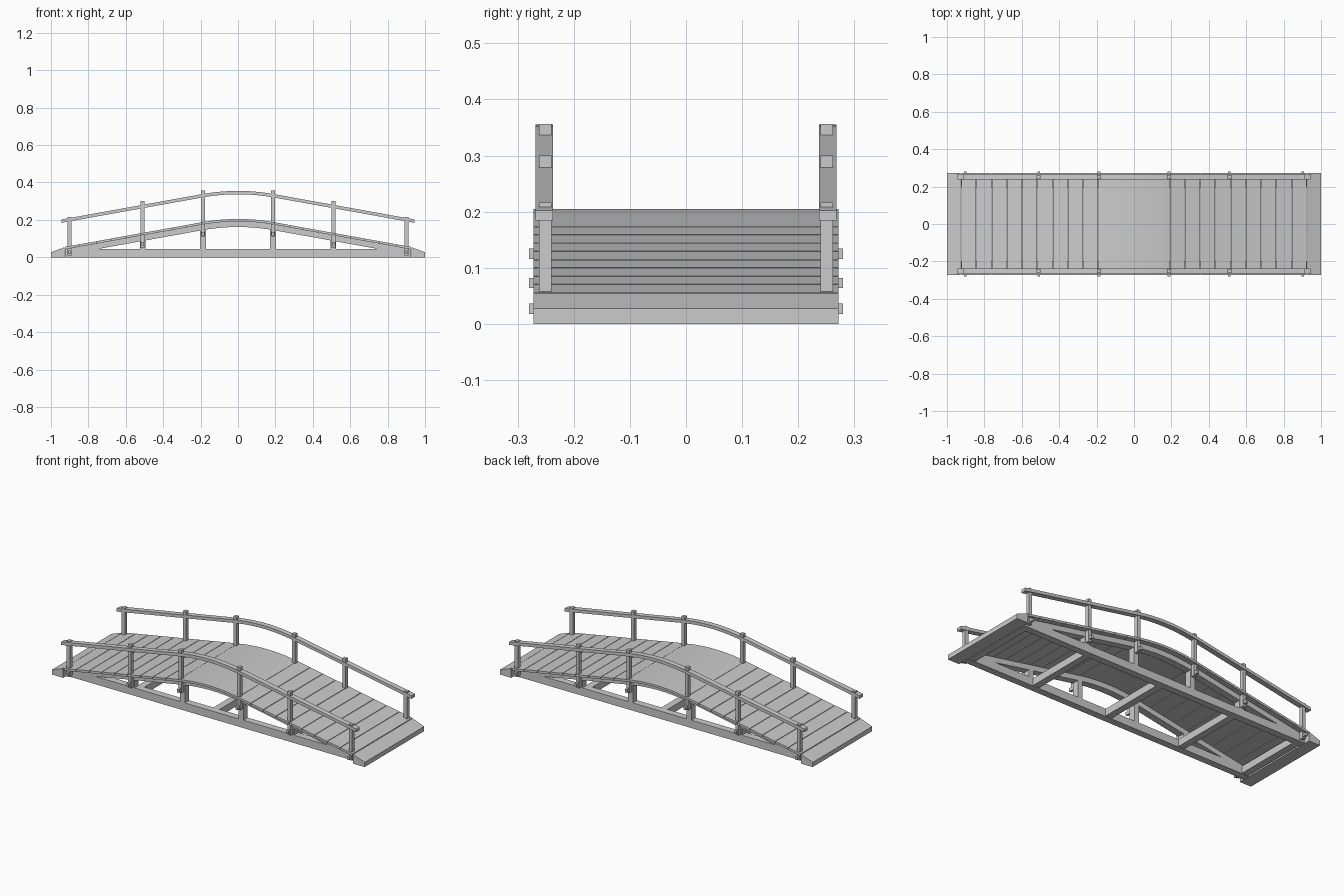
import bpy, bmesh

cube = bpy.data.objects.get("Cube")
if cube:
    bpy.data.objects.remove(cube)

wood = bpy.data.materials.new("grey wood")
wood.use_nodes = True
colour = (0.6, 0.6, 0.6, 1)
wood.diffuse_color = colour
wood.node_tree.nodes["Principled BSDF"].inputs["Base Color"].default_value = colour

BEND, END = 0.19, 0.925    # crown half width, foot of the ramp
SLOPE = 0.18


def deck_z(x):
    """Top of the deck: parabolic crown with straight ramps."""
    x = abs(x)
    if x < BEND:
        return 0.205 - 0.5 * SLOPE * x * x / BEND
    return 0.188 - SLOPE * (x - BEND)


def build(name, prisms):
    """One object from (xz outline, y0, y1) prisms."""
    bm = bmesh.new()
    for outline, y0, y1 in prisms:
        face = bm.faces.new([bm.verts.new((x, y0, z)) for x, z in outline])
        ext = bmesh.ops.extrude_face_region(bm, geom=[face])
        verts = [v for v in ext["geom"] if isinstance(v, bmesh.types.BMVert)]
        bmesh.ops.translate(bm, verts=verts, vec=(0, y1 - y0, 0))
    bmesh.ops.recalc_face_normals(bm, faces=bm.faces)
    mesh = bpy.data.meshes.new(name)
    bm.to_mesh(mesh)
    bm.free()
    mesh.materials.append(wood)
    obj = bpy.data.objects.new(name, mesh)
    bpy.context.collection.objects.link(obj)
    return obj


def rect(x, width, z0, z1):
    a, b = x - width / 2, x + width / 2
    return [(a, z0), (b, z0), (b, z1), (a, z1)]


def band(xs, top, bottom):
    """Outline following the deck curve between two height offsets."""
    upper = [(x, deck_z(x) + top) for x in xs]
    lower = [(x, max(0.004, deck_z(x) + bottom)) for x in reversed(xs)]
    return upper + lower


def curve_xs(end):
    return [-end] + [BEND * i / 5 for i in range(-5, 6)] + [end]


# Deck planks: spaced on the ramps, tight across the crown
planks = []
for i in range(5):
    a = -BEND + i * 2 * BEND / 5
    b = a + 2 * BEND / 5
    planks.append((band([a, (a + b) / 2, b], 0, -0.013), -0.272, 0.272))
pitch = (END - BEND) / 9
for side in (-1, 1):
    for i in range(9):
        a = BEND + i * pitch + 0.0015
        b = a + pitch - 0.003
        planks.append((band([side * a, side * b], 0, -0.013), -0.272, 0.272))
build("deck_planks", planks)

# Wedge boards where the ramps meet the ground
build("end_boards", [([(s * (END + 0.002), 0), (s, 0), (s, 0.027),
                       (s * (END + 0.002), 0.054)], -0.272, 0.272) for s in (-1, 1)])

# Cross beams between the bottom chords
build("cross_beams", [(rect(x, 0.04, 0.002, 0.043), -0.205, 0.205)
                      for x in (-0.9, -0.48, 0, 0.48, 0.9)])

# Post position, foot height, top height, bolt height
posts = [(0.902, 0.01, 0.216, 0.027), (0.51, 0.05, 0.3, 0.073),
         (0.187, 0.11, 0.356, 0.125)]

for label, side in (("front", -1), ("back", 1)):
    inner, outer = side * 0.2, side * 0.24

    # Arched stringer and straight bottom chord
    build(label + "_stringer", [(band(curve_xs(END), -0.013, -0.043), inner, outer)])
    build(label + "_chord", [([(-END, 0), (END, 0), (END, 0.03), (0.84, 0.045),
                               (-0.84, 0.045), (-END, 0.03)], inner, outer)])

    # Struts from the chord to the stringer
    build(label + "_struts", [(rect(s * x, 0.03, 0.04, deck_z(x) - 0.03), inner, outer)
                              for x in (0.187, 0.51) for s in (-1, 1)])

    # Handrail, its posts and the bolts at their feet
    build(label + "_handrail", [(band(curve_xs(0.943), 0.15, 0.132),
                                 side * 0.237, side * 0.268)])
    build(label + "_posts", [(rect(s * x, 0.021, foot, top), side * 0.24, side * 0.262)
                             for x, foot, top, _ in posts for s in (-1, 1)])
    build(label + "_bolts", [(rect(s * x, 0.014, z - 0.009, z + 0.009),
                              side * 0.23, side * 0.28)
                             for x, _, _, z in posts for s in (-1, 1)])
